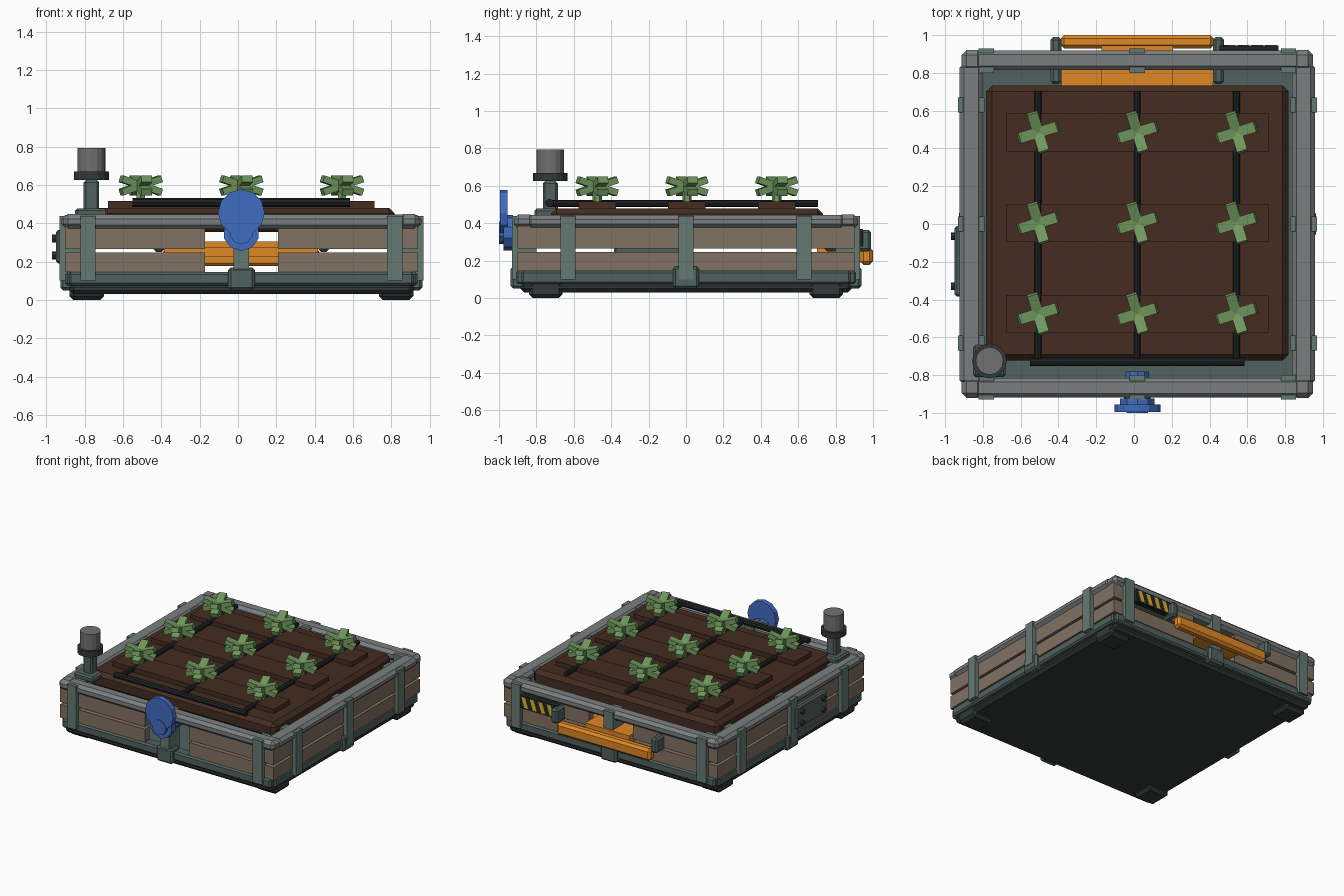
import bpy, bmesh
from math import pi, radians
from mathutils import Matrix, Vector

if "Cube" in bpy.data.objects:
    bpy.data.objects.remove(bpy.data.objects["Cube"])

CX = 0.0175  # the box is slightly off-centre because of the side panel


def material(name, r, g, b):
    m = bpy.data.materials.new(name)
    m.diffuse_color = [(c / 255) ** 2.2 for c in (r, g, b)] + [1]
    m.use_nodes = True
    m.node_tree.nodes["Principled BSDF"].inputs["Base Color"].default_value = m.diffuse_color
    return m


RAIL = material("grey_metal", 122, 126, 127)
GREEN = material("green_metal", 101, 121, 115)
TEAL = material("teal_metal", 82, 98, 95)
DARK = material("dark_metal", 52, 60, 59)
WOOD = material("wood", 128, 112, 98)
SOIL = material("soil", 70, 48, 38)
LEAF = material("leaf", 112, 152, 94)
ORANGE = material("orange", 222, 135, 42)
BLUE = material("blue", 66, 108, 192)
BLACK = material("black_hose", 36, 39, 40)
YELLOW = material("yellow", 215, 180, 50)


def finish(name, bm, mat, bevel=0):
    if bevel:
        bmesh.ops.bevel(bm, geom=bm.edges[:], offset=bevel, segments=1,
                        affect='EDGES', clamp_overlap=True)
    bmesh.ops.recalc_face_normals(bm, faces=bm.faces[:])
    me = bpy.data.meshes.new(name)
    bm.to_mesh(me)
    bm.free()
    me.materials.append(mat)
    ob = bpy.data.objects.new(name, me)
    bpy.context.collection.objects.link(ob)
    return ob


def box(name, x, y, z, mat, bevel=0):
    """Box from (min, max) pairs."""
    bm = bmesh.new()
    lo, hi = zip(*(sorted(p) for p in (x, y, z)))
    size = [b - a for a, b in zip(lo, hi)]
    mid = [(a + b) / 2 for a, b in zip(lo, hi)]
    bmesh.ops.create_cube(bm, size=1, matrix=Matrix.Translation(mid) @ Matrix.Diagonal((*size, 1)))
    return finish(name, bm, mat, bevel)


def rod(name, a, b, r, mat, sides=12, r2=None):
    """Cylinder or cone from point a to point b."""
    bm = bmesh.new()
    a, b = Vector(a), Vector(b)
    rot = (b - a).to_track_quat('Z', 'Y').to_matrix().to_4x4()
    bmesh.ops.create_cone(bm, cap_ends=True, segments=sides, radius1=r,
                          radius2=r if r2 is None else r2, depth=(b - a).length,
                          matrix=Matrix.Translation((a + b) / 2) @ rot)
    return finish(name, bm, mat)


def mid(c, h):
    return (c - h, c + h)


# base tray
box("base_plate", mid(CX, 0.895), mid(0, 0.885), (0.03, 0.085), DARK, 0.02)
box("floor", mid(CX, 0.86), mid(0, 0.86), (0.08, 0.135), TEAL)
for s, n in ((-1, "left"), (1, "right")):
    box(n + "_sill", mid(CX + s * 0.875, 0.045), mid(0, 0.88), (0.075, 0.145), TEAL, 0.012)
for s, n in ((-1, "front"), (1, "back")):
    box(n + "_sill", mid(CX, 0.90), mid(s * 0.865, 0.045), (0.075, 0.145), TEAL, 0.012)

# feet
for sx in (-1, 1):
    for sy in (-1, 1):
        box("foot", mid(CX + sx * 0.807, 0.09), mid(sy * 0.75, 0.09), (0, 0.11), DARK, 0.02)

# walls: planks, posts, brackets, top rails
ROWS = ((0.145, 0.247), (0.266, 0.385))
for s, n in ((-1, "front"), (1, "back")):
    for z in ROWS:
        for t in (-1, 1):
            box(n + "_plank", (CX + t * 0.19, CX + t * 0.92), (s * 0.84, s * 0.90), z, WOOD)
    for px in (-0.8, 0, 0.8):
        box(n + "_post", mid(CX + px, 0.04), (s * 0.80, s * 0.93), (0.10, 0.438), GREEN)
    box(n + "_bracket", mid(CX, 0.07), (s * 0.84, s * 0.937), (0.05, 0.17), TEAL, 0.015)
    box(n + "_top_rail", mid(CX, 0.925), mid(s * 0.867, 0.052), (0.37, 0.445), RAIL, 0.022)
for s, n in ((-1, "left"), (1, "right")):
    for z in ROWS:
        box(n + "_plank", (CX + s * 0.84, CX + s * 0.92), mid(0, 0.885), z, WOOD)
    for py in (-0.63, 0, 0.63):
        box(n + "_post", (CX + s * 0.81, CX + s * 0.95), mid(py, 0.04), (0.10, 0.438), GREEN)
    box(n + "_bracket", (CX + s * 0.86, CX + s * 0.945), mid(0, 0.07), (0.05, 0.17), TEAL, 0.015)
    box(n + "_top_rail", mid(CX + s * 0.88, 0.06), mid(0, 0.85), (0.375, 0.443), RAIL, 0.022)
for sx in (-1, 1):
    for sy in (-1, 1):
        box("rail_corner", mid(CX + sx * 0.875, 0.055), mid(sy * 0.865, 0.055),
            (0.37, 0.448), RAIL, 0.025)

# soil bed with three mounds
box("soil_bed", mid(CX, 0.80), mid(0.005, 0.727), (0.355, 0.48), SOIL, 0.03)
for my in (-0.475, 0.005, 0.485):
    box("soil_mound", mid(CX, 0.695), mid(my, 0.1), (0.46, 0.515), SOIL)

# irrigation hoses
rod("hose_manifold", (CX - 0.567, -0.73, 0.508), (CX + 0.567, -0.73, 0.508), 0.023, BLACK, 8)
for px in (-0.525, 0, 0.525):
    rod("drip_hose", (CX + px, -0.73, 0.505), (CX + px, 0.705, 0.505), 0.018, BLACK, 8)

# plants: four tilted leaf bars on a stem
for px in (-0.525, 0, 0.525):
    for py in (-0.475, 0.005, 0.485):
        bm = bmesh.new()
        for k in range(4):
            m = (Matrix.Translation((CX + px, py, 0.597))
                 @ Matrix.Rotation(radians(17) + k * pi / 2, 4, 'Z')
                 @ Matrix.Rotation(radians(18), 4, 'Y')
                 @ Matrix.Diagonal((0.225, 0.058, 0.036, 1)))
            bmesh.ops.create_cube(bm, size=1, matrix=m)
        finish("plant_leaves", bm, LEAF)
        rod("plant_stem", (CX + px, py, 0.50), (CX + px, py, 0.61), 0.025, LEAF, 6)

# corner sensor
SX, SY = -0.765, -0.725
box("sensor_base", mid(SX, 0.085), mid(SY, 0.085), (0.43, 0.478), TEAL, 0.012)
box("sensor_post", mid(SX, 0.04), mid(SY, 0.04), (0.46, 0.625), TEAL, 0.012)
rod("sensor_collar", (SX, SY, 0.625), (SX, SY, 0.67), 0.092, DARK, 16)
rod("sensor_head", (SX, SY, 0.66), (SX, SY, 0.793), 0.073, material("sensor_grey", 112, 112, 112), 16)

# front valve wheel
rod("valve_pipe", (CX, -0.97, 0.345), (CX, -0.78, 0.345), 0.065, BLUE, 10)
rod("valve_body", (CX, -0.975, 0.35), (CX, -0.925, 0.35), 0.095, BLUE, 10)
rod("valve_disc", (CX, -0.995, 0.455), (CX, -0.955, 0.455), 0.122, BLUE, 12)
rod("valve_hub", (CX, -1.0, 0.35), (CX, -0.96, 0.35), 0.06, BLUE, 10)

# back orange handle with side brackets and inner tongue
box("handle_bar", mid(CX, 0.405), (0.93, 1.0), (0.178, 0.272), ORANGE, 0.018)
box("handle_plate", mid(CX, 0.40), (0.70, 0.84), (0.225, 0.275), ORANGE)
box("handle_tongue", mid(CX, 0.19), (0.71, 0.945), (0.19, 0.305), ORANGE)
for s in (-1, 1):
    box("handle_bracket", mid(CX + s * 0.43, 0.029), (0.74, 0.99), (0.25, 0.365), TEAL, 0.015)

# hazard sign on the back
box("hazard_plate", (0.45, 0.765), (0.895, 0.945), (0.275, 0.37), BLACK)
bm = bmesh.new()
for k in range(4):
    x = 0.475 + k * 0.073
    pts = ((x, 0.282), (x + 0.035, 0.282), (x + 0.062, 0.363), (x + 0.027, 0.363))
    f = bm.faces.new([bm.verts.new((px, 0.944, pz)) for px, pz in pts])
    ext = bmesh.ops.extrude_face_region(bm, geom=[f])["geom"]
    bmesh.ops.translate(bm, vec=(0, 0.004, 0), verts=[v for v in ext if isinstance(v, bmesh.types.BMVert)])
finish("hazard_stripes", bm, YELLOW)

# left control panel with bolts
box("side_panel", (-0.95, -0.90), (-0.385, -0.01), (0.19, 0.365), TEAL, 0.012)
for py in (-0.33, -0.065):
    for pz in (0.232, 0.32):
        rod("panel_bolt", (-0.945, py, pz), (-0.97, py, pz), 0.02, DARK, 8)
